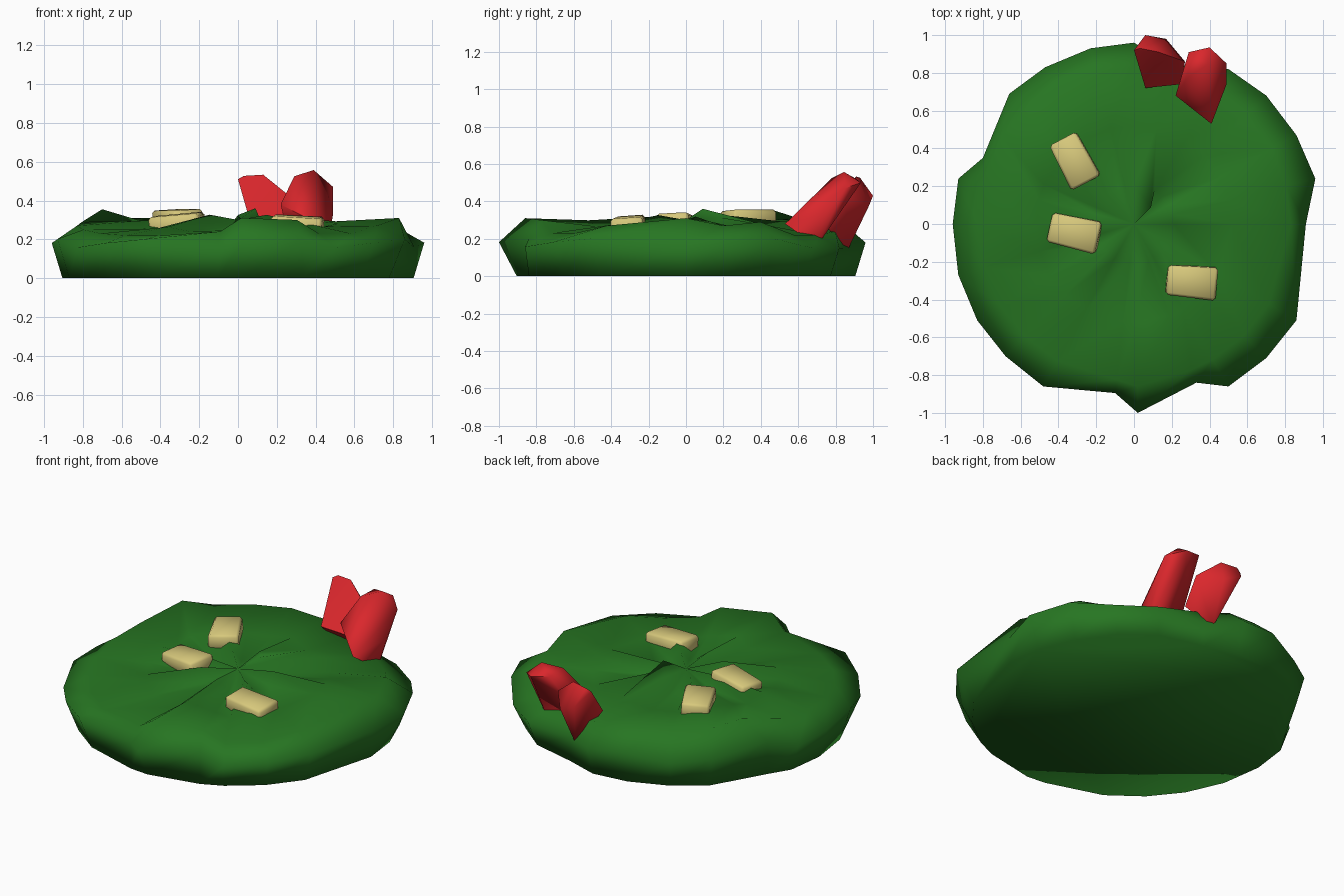
import bpy, bmesh, math, random
from mathutils import Vector, Matrix

if "Cube" in bpy.data.objects:
    bpy.data.objects.remove(bpy.data.objects["Cube"])

random.seed(4)

def material(name, rgb):
    m = bpy.data.materials.new(name)
    m.diffuse_color = (*rgb, 1)
    m.use_nodes = True
    m.node_tree.nodes["Principled BSDF"].inputs["Base Color"].default_value = m.diffuse_color
    return m

GREEN = material("leaf_green", (0.02, 0.18, 0.016))
RED = material("tomato_red", (0.70, 0.02, 0.025))
TAN = material("bread_tan", (0.68, 0.58, 0.2))

def finish(bm, name, mat, angle):
    bmesh.ops.recalc_face_normals(bm, faces=bm.faces)
    me = bpy.data.meshes.new(name)
    bm.to_mesh(me)
    bm.free()
    me.materials.append(mat)
    ob = bpy.data.objects.new(name, me)
    bpy.context.collection.objects.link(ob)
    bpy.ops.object.select_all(action='DESELECT')
    ob.select_set(True)
    bpy.context.view_layer.objects.active = ob
    bpy.ops.object.shade_smooth_by_angle(angle=math.radians(angle))
    return ob

# Lettuce bed: ragged widest outline, rounder base and rim, one rim height per point
outline = [(0, .96), (-.23, .93), (-.47, .83), (-.66, .69), (-.80, .35), (-.93, .24),
           (-.96, 0), (-.93, -.27), (-.83, -.51), (-.68, -.70), (-.48, -.86), (-.10, -.895),
           (.02, -1.0), (.33, -.84), (.50, -.86), (.70, -.71), (.86, -.51), (.91, 0),
           (.96, .24), (.86, .47), (.70, .68), (.50, .82), (.20, .84)]
rim = [.29, .31, .31, .31, .355, .29, .27, .25, .23, .22, .22, .24,
       .31, .30, .23, .23, .27, .31, .27, .29, .22, .22, .24]
n = len(outline)
bm = bmesh.new()

def ring(radius, height):
    verts = []
    for i, (x, y) in enumerate(outline):
        r = math.hypot(x, y)
        s = radius(r) / r
        verts.append(bm.verts.new((x * s, y * s, height(i))))
    return verts

def fold(i, amount):
    return amount * (1 if i % 3 == 0 else -0.5) + random.uniform(-.008, .008)

def widest(i):
    return .15 if i >= 20 else .18 + .025 * math.sin(i * 2.1)

rings = [ring(lambda r: min(.905, r), lambda i: 0),
         ring(lambda r: r, widest),
         ring(lambda r: min(.83, r * .95), lambda i: rim[i]),
         ring(lambda r: .52, lambda i: .4 * rim[i] + .162 + fold(i, .018)),
         ring(lambda r: .21, lambda i: .275 + fold(i, .045))]
for a, b in zip(rings, rings[1:]):
    for i in range(n):
        j = (i + 1) % n
        bm.faces.new((a[i], a[j], b[j], b[i]))
rings[2][4].co = (-.70, .46, .355)     # lifted leaf edge on the left
rings[2][12].co.y = -.86               # lifted leaf edge at the front
rings[4][22].co = (.09, .09, .36)      # lifted fold behind the centre
centre = bm.verts.new((0, 0, .30))
for i in range(n):
    bm.faces.new((rings[4][i], rings[4][(i + 1) % n], centre))
bm.faces.new(rings[0])
finish(bm, "lettuce_bed", GREEN, 180)

# Croutons: small bevelled blocks lying on the leaves
def crouton(name, loc, angle, pitch, roll):
    bm = bmesh.new()
    bmesh.ops.create_cube(bm, size=1)
    for v in bm.verts:
        taper = .9 if v.co.x < 0 else 1
        v.co = Vector((v.co.x * .265, v.co.y * .175 * taper, v.co.z * .10))
    bmesh.ops.bevel(bm, geom=bm.edges[:], offset=.014, segments=1, affect='EDGES')
    rot = (Matrix.Rotation(math.radians(angle), 4, 'Z') @ Matrix.Rotation(math.radians(pitch), 4, 'Y')
           @ Matrix.Rotation(math.radians(roll), 4, 'X'))
    bmesh.ops.transform(bm, matrix=Matrix.Translation(loc) @ rot, verts=bm.verts)
    finish(bm, name, TAN, 60)

crouton("crouton_back", (-.315, .335, .302), -62, 0, 3)
crouton("crouton_left", (-.315, -.045, .278), -13, -5, 3)
crouton("crouton_front", (.305, -.305, .268), -5, 3, 4)

# Tomato wedges: convex chunks leaning on the back edge
def wedge(name, points):
    bm = bmesh.new()
    for p in points:
        bm.verts.new(p)
    hull = bmesh.ops.convex_hull(bm, input=bm.verts[:])
    inner = {g for g in hull["geom_interior"] if isinstance(g, bmesh.types.BMVert)}
    bmesh.ops.delete(bm, geom=list(inner), context='VERTS')
    finish(bm, name, RED, 65)

wedge("tomato_wedge_right", [
    (.29, .91, .52), (.40, .935, .50), (.39, .845, .557), (.49, .85, .47), (.49, .74, .33),
    (.41, .53, .28), (.22, .68, .38), (.29, .78, .525), (.46, .70, .16), (.25, .72, .25)])
wedge("tomato_wedge_left", [
    (0, .92, .51), (.03, .93, .527), (.13, .91, .533), (.06, 1.0, .43), (.17, .98, .38),
    (.27, .86, .42), (.25, .74, .28), (.06, .72, .30), (.15, .86, .13)])
